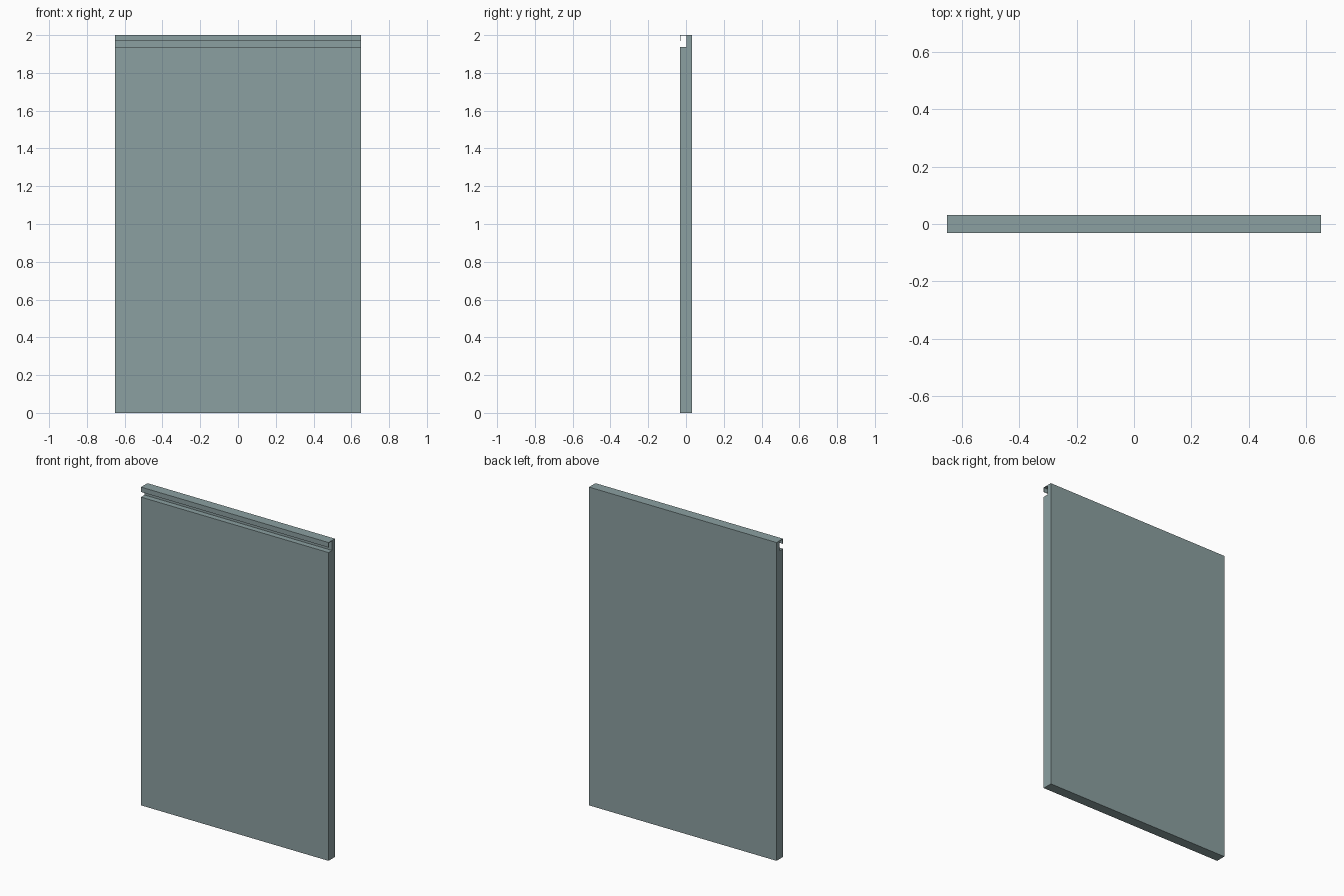
import bpy, bmesh

if "Cube" in bpy.data.objects:
    bpy.data.objects.remove(bpy.data.objects["Cube"])

HALF_W = 0.652   # half width of the door
D = 0.032        # half depth of the door
H = 2.0
T = 0.003        # sheet thickness of the grip lip

mat = bpy.data.materials.new("grey green lacquer")
mat.diffuse_color = (0.26, 0.35, 0.355, 1.0)
mat.use_nodes = True
mat.node_tree.nodes["Principled BSDF"].inputs["Base Color"].default_value = mat.diffuse_color


def extrude_profile(name, pts):
    """Extrude a (y, z) outline along x over the full width."""
    bm = bmesh.new()
    face = bm.faces.new([bm.verts.new((-HALF_W, y, z)) for y, z in pts])
    res = bmesh.ops.extrude_face_region(bm, geom=[face])
    verts = [v for v in res["geom"] if isinstance(v, bmesh.types.BMVert)]
    bmesh.ops.translate(bm, verts=verts, vec=(2 * HALF_W, 0, 0))
    bmesh.ops.recalc_face_normals(bm, faces=bm.faces)
    me = bpy.data.meshes.new(name)
    bm.to_mesh(me)
    bm.free()
    me.materials.append(mat)
    ob = bpy.data.objects.new(name, me)
    bpy.context.collection.objects.link(ob)
    return ob


# door slab with a step cut from its front top edge
extrude_profile("door_panel", [
    (-D, 0), (D, 0), (D, H), (0.003, H), (0.003, 1.937), (-D, 1.937)])

# thin hooked grip closing the top of the step
extrude_profile("grip_lip", [
    (0.003, H), (-D, H), (-D, 1.969), (-D + T, 1.969),
    (-D + T, H - T), (0.003, H - T)])
